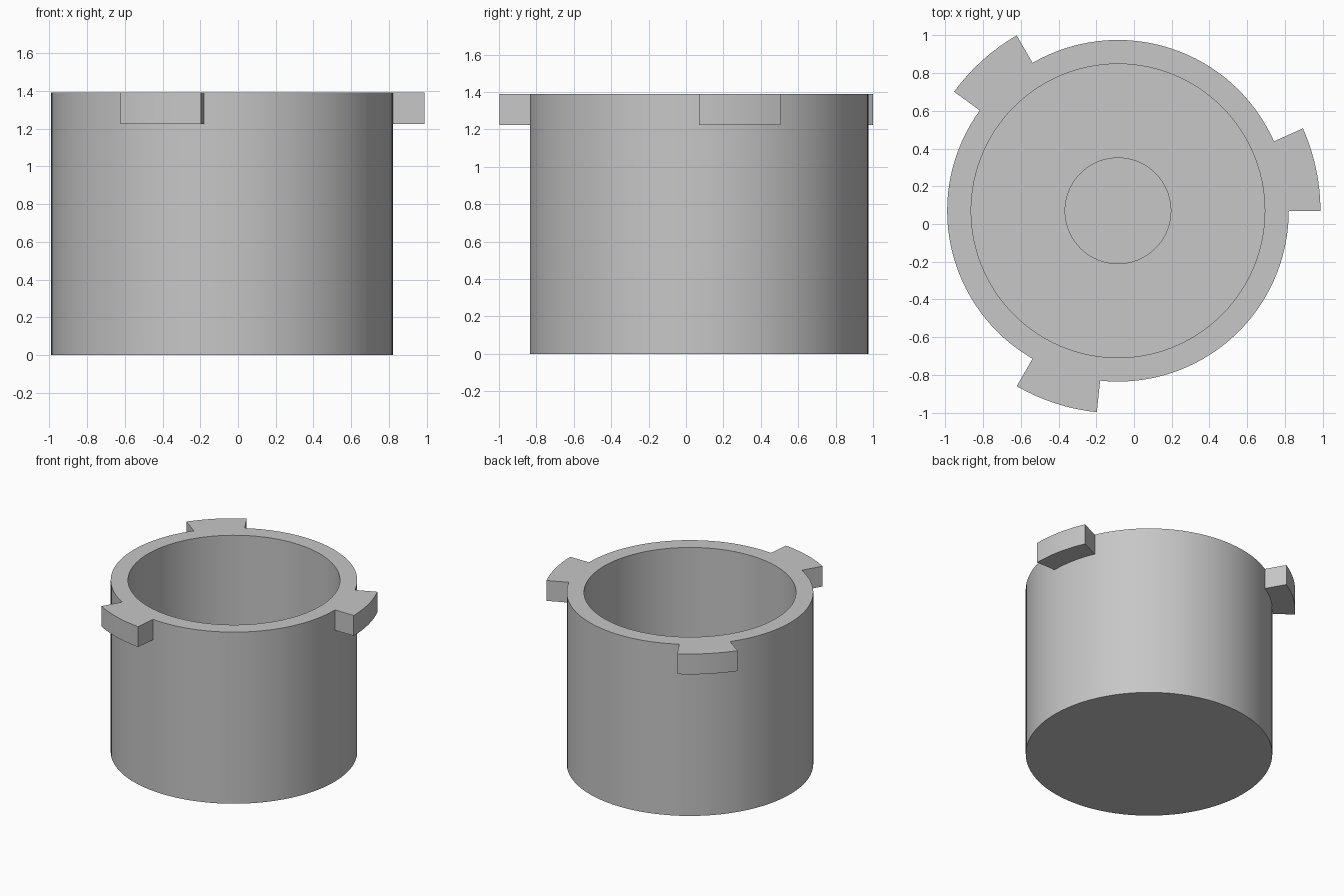
import bpy, bmesh, math
from mathutils import Vector

cube = bpy.data.objects.get("Cube")
if cube:
    bpy.data.objects.remove(cube, do_unlink=True)

CENTRE = Vector((-0.085, 0.07, 0))
OUTER, INNER, TAB_R = 0.905, 0.778, 1.073
HEIGHT, TAB_BASE = 1.39, 1.225
FLOOR, RECESS_R, RECESS_Z = 0.15, 0.28, 0.08
STEPS = 120

grey = bpy.data.materials.new("mid grey")
grey.use_nodes = True
colour = (0.57, 0.57, 0.57, 1)
grey.diffuse_color = colour
grey.node_tree.nodes["Principled BSDF"].inputs["Base Color"].default_value = colour

# Cup wall, floor and shallow floor recess as one turned profile
profile = [(OUTER, 0), (OUTER, TAB_BASE), (OUTER, HEIGHT), (INNER, HEIGHT),
           (INNER, FLOOR), (RECESS_R, FLOOR), (RECESS_R, RECESS_Z)]
bm = bmesh.new()
rings = []
for r, z in profile:
    ring = []
    for i in range(STEPS):
        a = math.tau * i / STEPS
        ring.append(bm.verts.new((r * math.cos(a), r * math.sin(a), z)))
    rings.append(ring)

tab_faces = [[], [], []]
for level, (low, high) in enumerate(zip(rings, rings[1:])):
    for i in range(STEPS):
        j = (i + 1) % STEPS
        face = bm.faces.new((low[i], low[j], high[j], high[i]))
        # Each locking tab spans 24 degrees of the top band
        third, step = divmod(i, STEPS // 3)
        if level == 1 and step < 8:
            tab_faces[third].append(face)
bm.faces.new(rings[0][::-1])
bm.faces.new(rings[-1])

# Three locking tabs pulled out from the rim
for faces in tab_faces:
    result = bmesh.ops.extrude_face_region(bm, geom=faces)
    for item in result["geom"]:
        if isinstance(item, bmesh.types.BMVert):
            item.co.x *= TAB_R / OUTER
            item.co.y *= TAB_R / OUTER
    left = [f for f in faces if f.is_valid]
    if left:
        bmesh.ops.delete(bm, geom=left, context='FACES')

bmesh.ops.recalc_face_normals(bm, faces=bm.faces)
bmesh.ops.translate(bm, verts=bm.verts, vec=CENTRE)
mesh = bpy.data.meshes.new("cup_with_locking_tabs")
bm.to_mesh(mesh)
bm.free()
mesh.materials.append(grey)
cup = bpy.data.objects.new("cup_with_locking_tabs", mesh)
bpy.context.collection.objects.link(cup)

bpy.ops.object.select_all(action='DESELECT')
cup.select_set(True)
bpy.context.view_layer.objects.active = cup
bpy.ops.object.shade_smooth_by_angle(angle=math.radians(30))
